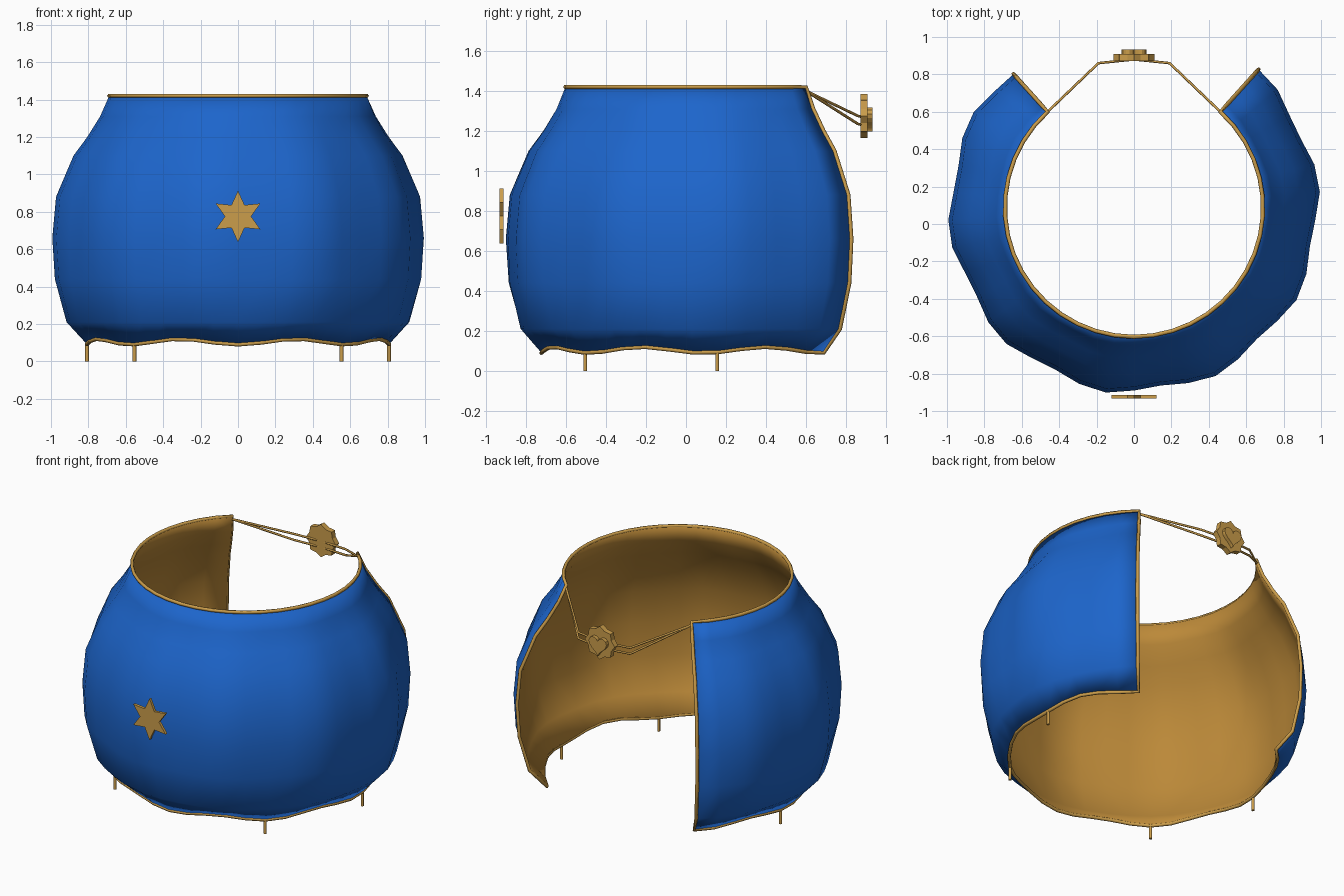
import bpy, bmesh
from math import sin, cos, pi, radians

if "Cube" in bpy.data.objects:
    bpy.data.objects.remove(bpy.data.objects["Cube"])


def material(name, rgb):
    m = bpy.data.materials.new(name)
    m.diffuse_color = (*rgb, 1)
    m.use_nodes = True
    m.node_tree.nodes["Principled BSDF"].inputs["Base Color"].default_value = m.diffuse_color
    return m


blue = material("blue_cloth", (0.012, 0.13, 0.6))
gold = material("gold", (0.6, 0.34, 0.07))
lining = material("gold_lining", (0.5, 0.25, 0.04))
CY = 0.087          # centre of the rings
SEGS = 32
ANGLES = [radians(48 - 276 * i / SEGS) for i in range(SEGS + 1)]
PROFILE = [(0.69, 1.42), (0.74, 1.31), (0.81, 1.2), (0.885, 1.1), (0.98, 0.88),
           (1.0, 0.66), (0.985, 0.44), (0.92, 0.21), (0.81, 0.105)]


def cloth_point(a, row):
    r, z = PROFILE[row]
    t = (1.42 - z) / 1.315
    r -= 0.02 * sin(pi * t) * (1 - cos(10 * (a - radians(8))))
    if row == len(PROFILE) - 1:
        z -= 0.015 * cos(8 * a)
    return (r * cos(a), CY + r * sin(a), z)


def link(name, mesh, mats):
    ob = bpy.data.objects.new(name, mesh)
    bpy.context.collection.objects.link(ob)
    for m in mats:
        mesh.materials.append(m)
    return ob


def tube(name, pts, radius, cyclic=False):
    cu = bpy.data.curves.new(name, 'CURVE')
    cu.dimensions = '3D'
    cu.bevel_depth = radius
    cu.bevel_resolution = 1
    cu.use_fill_caps = True
    sp = cu.splines.new('POLY')
    sp.points.add(len(pts) - 1)
    for p, co in zip(sp.points, pts):
        p.co = (*co, 1)
    sp.use_cyclic_u = cyclic
    return link(name, cu, [gold])


def plate(name, outline, y0, y1):
    # extruded outline in the xz plane
    bm = bmesh.new()
    f = bm.faces.new([bm.verts.new((x, y0, z)) for x, z in outline])
    ext = bmesh.ops.extrude_face_region(bm, geom=[f])
    for v in ext['geom']:
        if isinstance(v, bmesh.types.BMVert):
            v.co.y = y1
    bmesh.ops.recalc_face_normals(bm, faces=bm.faces)
    me = bpy.data.meshes.new(name)
    bm.to_mesh(me)
    bm.free()
    return link(name, me, [gold])


def star(n, r_out, r_in, zc):
    return [((r_in if k % 2 else r_out) * sin(pi * k / n),
             zc + (r_in if k % 2 else r_out) * cos(pi * k / n)) for k in range(2 * n)]


# draped cloth shell, blue outside and gold inside
rows = len(PROFILE)
verts = [cloth_point(a, j) for a in ANGLES for j in range(rows)]
faces = [(i * rows + j, (i + 1) * rows + j, (i + 1) * rows + j + 1, i * rows + j + 1)
         for i in range(SEGS) for j in range(rows - 1)]
me = bpy.data.meshes.new("cape_cloth")
me.from_pydata(verts, [], faces)
me.polygons.foreach_set("use_smooth", [True] * len(faces))
cape = link("cape_cloth", me, [blue, lining])
sol = cape.modifiers.new("thickness", 'SOLIDIFY')
sol.thickness = 0.01
sol.offset = -1
sol.material_offset = 1
sol.material_offset_rim = 1

# one continuous trim around all four edges
last = rows - 1
loop = [cloth_point(a, 0) for a in ANGLES]
loop += [cloth_point(ANGLES[-1], j) for j in range(1, last)]
loop += [cloth_point(a, last) for a in reversed(ANGLES)]
loop += [cloth_point(ANGLES[0], j) for j in range(last - 1, 0, -1)]
tube("edge_trim", loop, 0.011, True)

# hem tassels
for n, i in enumerate((5, 11, 21, 27)):
    x, y, z = cloth_point(ANGLES[i], last)
    tube(f"hem_tassel_{n}", [(x, y, z), (x, y, 0)], 0.01)

# double cords to the clasp
for side, s in (("right", 1), ("left", -1)):
    for level, z in (("upper", 1.275), ("lower", 1.235)):
        tube(f"{level}_cord_{side}", [(s * 0.462, 0.6, 1.4), (s * 0.19, 0.86, z),
                                      (0, 0.88, z - 0.005)], 0.007)

# clasp disc with raised heart
plate("clasp_disc", star(8, 0.11, 0.092, 1.275), 0.872, 0.908)
heart = []
for k in range(24):
    t = 2 * pi * k / 24
    heart.append((0.066 * sin(t) ** 3, 1.268 + 0.0042 * (
        13 * cos(t) - 5 * cos(2 * t) - 2 * cos(3 * t) - cos(4 * t))))
plate("clasp_heart", heart, 0.905, 0.932)

# front star emblem
plate("front_star", star(6, 0.138, 0.07, 0.775), -0.932, -0.914)
